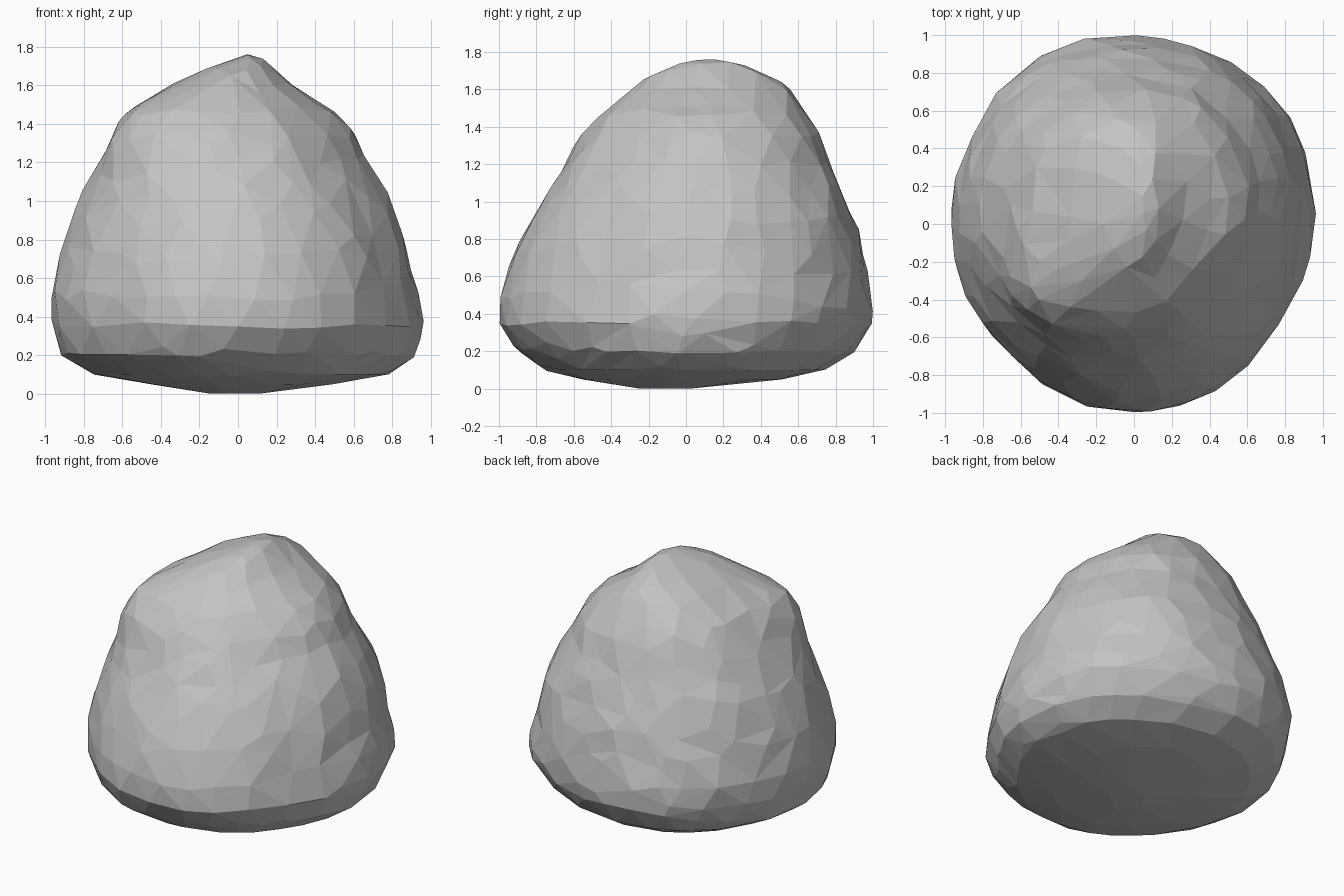
import bpy, bmesh, math
from mathutils import Vector, noise

cube = bpy.data.objects.get("Cube")
if cube:
    bpy.data.objects.remove(cube, do_unlink=True)

# Boulder sections: height, left/right limits in x, front/back limits in y
SECTIONS = [
    (0.00, -0.14, 0.10, -0.24, 0.03), (0.05, -0.47, 0.50, -0.57, 0.50),
    (0.10, -0.75, 0.79, -0.76, 0.73), (0.20, -0.92, 0.93, -0.92, 0.90),
    (0.35, -0.96, 0.965, -1.00, 0.98), (0.50, -0.97, 0.94, -0.985, 0.98),
    (0.72, -0.92, 0.88, -0.92, 0.93), (0.90, -0.86, 0.83, -0.83, 0.88),
    (1.05, -0.81, 0.77, -0.74, 0.82), (1.20, -0.72, 0.68, -0.65, 0.76),
    (1.35, -0.63, 0.61, -0.56, 0.71), (1.47, -0.55, 0.50, -0.46, 0.64),
    (1.60, -0.34, 0.29, -0.29, 0.56), (1.68, -0.18, 0.20, -0.18, 0.44),
    (1.73, -0.03, 0.14, -0.07, 0.31), (1.76, 0.03, 0.08, 0.06, 0.22),
]
# Corners, flats and hollows: azimuth, height, spread of each, relative amount
BULGES = [
    (35, 0.5, 18, 0.5, 0.03), (118, 0.5, 20, 0.6, 0.035),
    (223, 0.4, 16, 0.4, -0.03), (329, 0.4, 16, 0.5, -0.05),
    (222, 1.45, 18, 0.20, 0.23), (58, 1.0, 18, 0.4, 0.04),
    (318, 1.40, 22, 0.22, -0.09), (300, 0.2, 22, 0.08, -0.04),
    (50, 0.2, 25, 0.10, -0.04),
]
CORE = Vector((0.04, 0.10, 0.65))


def reach(angle, z):
    """Relative radius of a section in one direction."""
    total = 1
    for azimuth, height, spread, rise, amount in BULGES:
        turn = (angle - azimuth + 180) % 360 - 180
        total += amount * math.exp(-(turn / spread) ** 2 / 2 - ((z - height) / rise) ** 2 / 2)
    return total


def inside(p):
    """True when the point lies within the section at its height."""
    for a, b in zip(SECTIONS, SECTIONS[1:]):
        if a[0] <= p.z <= b[0]:
            t = (p.z - a[0]) / (b[0] - a[0])
            x0, x1, y0, y1 = (u + (v - u) * t for u, v in zip(a[1:], b[1:]))
            dx = (2 * p.x - x0 - x1) / (x1 - x0)
            dy = (2 * p.y - y0 - y1) / (y1 - y0)
            return math.hypot(dx, dy) <= reach(math.degrees(math.atan2(dy, dx)), p.z)
    return False


def surface(direction):
    """Bisect along a ray from the core to the boulder surface."""
    near, far = 0.0, 2.0
    for _ in range(18):
        mid = (near + far) / 2
        if inside(CORE + direction * mid):
            near = mid
        else:
            far = mid
    return CORE + direction * near


# Stone colour
stone = bpy.data.materials.new("grey stone")
stone.use_nodes = True
colour = (0.55, 0.55, 0.55, 1)
stone.diffuse_color = colour
bsdf = next(n for n in stone.node_tree.nodes if n.type == 'BSDF_PRINCIPLED')
bsdf.inputs["Base Color"].default_value = colour

# Boulder body: sphere pushed out to the sections and roughened
bm = bmesh.new()
bmesh.ops.create_icosphere(bm, subdivisions=5, radius=1)
for v in bm.verts:
    d = v.co.normalized()
    p = surface(d)
    rough = 0.008 * noise.noise(p * 3) + 0.014 * noise.noise(p * 6)
    v.co = p + d * rough * min(1, p.z * 2, (1.8 - p.z) * 3)
mesh = bpy.data.meshes.new("boulder")
bm.to_mesh(mesh)
bm.free()
mesh.materials.append(stone)
boulder = bpy.data.objects.new("boulder", mesh)
bpy.context.collection.objects.link(boulder)

# Chipped facets
chip = boulder.modifiers.new("facets", 'DECIMATE')
chip.ratio = 0.12
for f in mesh.polygons:
    f.use_smooth = False
